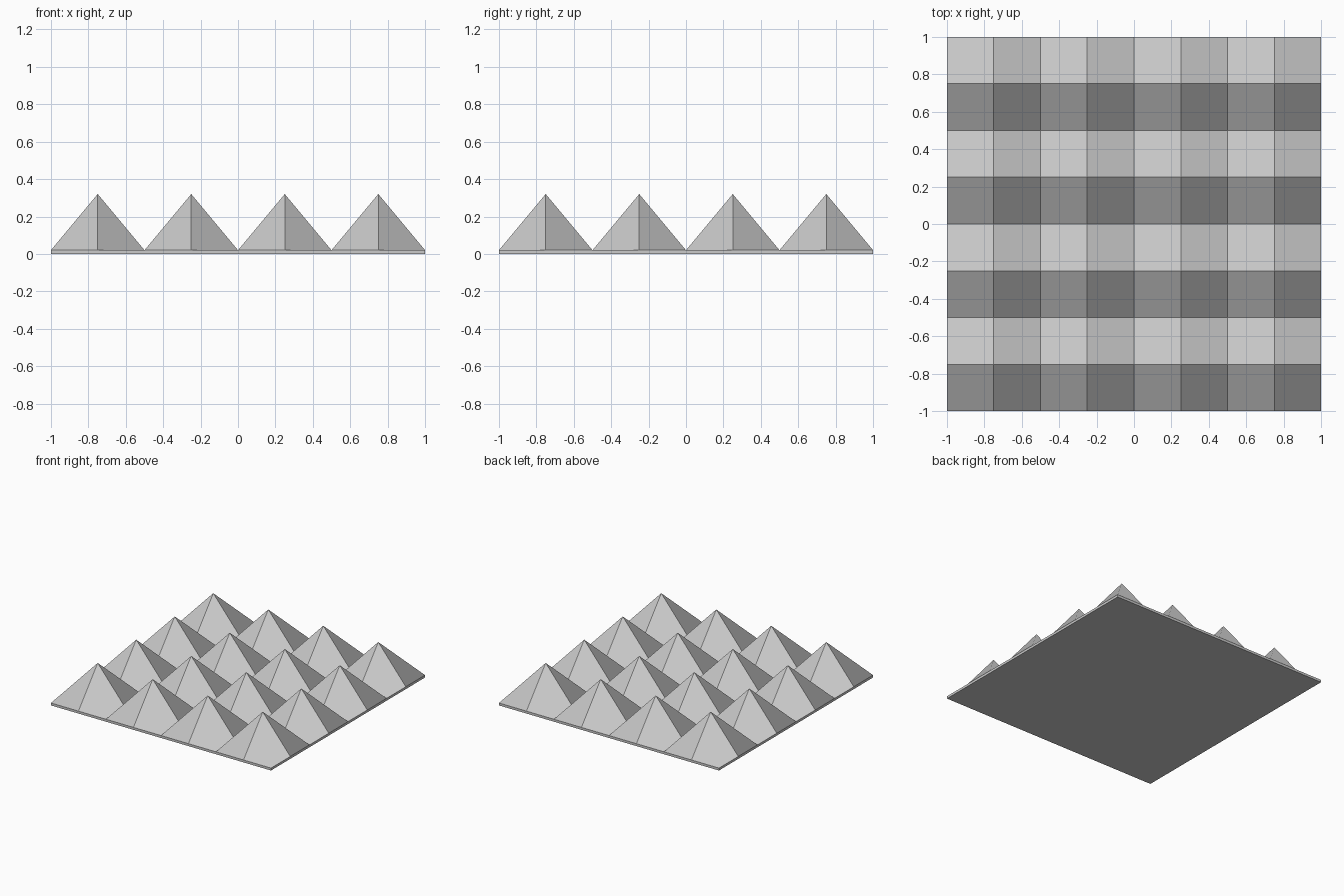
import bpy, bmesh

if "Cube" in bpy.data.objects:
    bpy.data.objects.remove(bpy.data.objects["Cube"])

PLATE = 0.02   # plate thickness
PEAK = 0.32    # height of the pyramid tips
N = 4          # pyramids per side

bm = bmesh.new()

# top surface: grid of quads, every cell centre raised to a tip
bmesh.ops.create_grid(bm, x_segments=2 * N, y_segments=2 * N, size=1.0)
for v in bm.verts:
    i = round((v.co.x + 1) * N)
    j = round((v.co.y + 1) * N)
    v.co.z = PEAK if i % 2 and j % 2 else PLATE

# thin plate: extrude the rim down and close the underside
rim = [e for e in bm.edges if e.is_boundary]
res = bmesh.ops.extrude_edge_only(bm, edges=rim)["geom"]
for v in res:
    if isinstance(v, bmesh.types.BMVert):
        v.co.z = 0.0
bottom = [e for e in bm.edges if all(v.co.z == 0.0 for v in e.verts)]
bmesh.ops.contextual_create(bm, geom=bottom)
bmesh.ops.recalc_face_normals(bm, faces=bm.faces[:])

mesh = bpy.data.meshes.new("pyramid_panel")
bm.to_mesh(mesh)
bm.free()
panel = bpy.data.objects.new("pyramid_panel", mesh)
bpy.context.collection.objects.link(panel)
